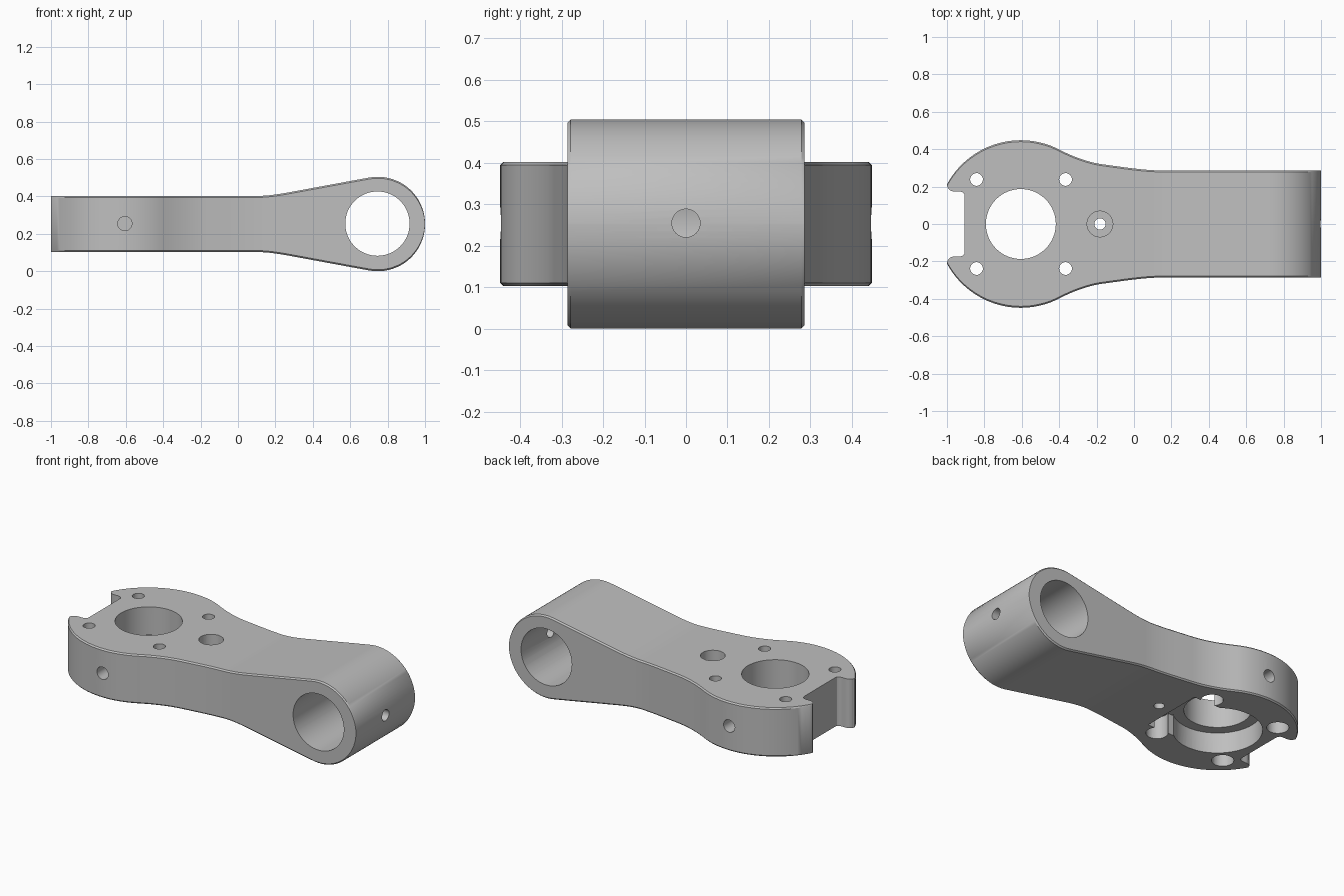
import bpy, bmesh, math
from mathutils import Matrix

if "Cube" in bpy.data.objects:
    bpy.data.objects.remove(bpy.data.objects["Cube"], do_unlink=True)

CZ = 0.2525                 # mid height of the arm
HEAD_X, HEAD_R = -0.605, 0.448
RING_X, RING_R = 0.7475, 0.2525

metal = bpy.data.materials.new("machined_grey")
metal.use_nodes = True
colour = (0.52, 0.52, 0.52, 1)
metal.diffuse_color = colour
metal.node_tree.nodes["Principled BSDF"].inputs["Base Color"].default_value = colour


def hermite(x, a, b):
    """Smooth curve between two (x, value, slope) stations."""
    d = b[0] - a[0]
    t = (x - a[0]) / d
    return ((2*t**3 - 3*t**2 + 1) * a[1] + (t**3 - 2*t**2 + t) * d * a[2]
            + (3*t**2 - 2*t**3) * b[1] + (t**3 - t**2) * d * b[2])


def half_width(x):
    if x < -0.4:
        return math.sqrt(HEAD_R**2 - (x - HEAD_X)**2)
    if x < -0.16:
        return hermite(x, (-0.4, 0.398, -0.515), (-0.16, 0.318, -0.13))
    if x < 0.16:
        return hermite(x, (-0.16, 0.318, -0.13), (0.16, 0.286, 0))
    return 0.286


def half_height(x):
    if x < 0.1:
        return 0.15
    if x < 0.3:
        return hermite(x, (0.1, 0.15, 0), (0.3, 0.1745, 0.185))
    if x < 0.7:
        return 0.1745 + (x - 0.3) * 0.1845
    return math.sqrt(max(RING_R**2 - (x - RING_X)**2, 1e-6))


def make_object(name, bm):
    bmesh.ops.recalc_face_normals(bm, faces=bm.faces)
    mesh = bpy.data.meshes.new(name)
    bm.to_mesh(mesh)
    bm.free()
    mesh.materials.append(metal)
    ob = bpy.data.objects.new(name, mesh)
    bpy.context.collection.objects.link(ob)
    return ob


# Arm body: chamfered rectangular sections lofted along x
def make_body():
    head = [HEAD_X + 0.448 * math.sin(math.radians(a)) for a in range(-60, 27, 3)]
    xs = [-1.0] + [x for x in head if -0.995 < x < -0.41]
    xs += [-0.4 + 0.02 * i for i in range(36)] + [0.4, 0.5, 0.6]
    xs += [RING_X + RING_R * math.sin(math.radians(a)) for a in range(-10, 90, 4)]
    xs += [RING_X + RING_R * 0.99999]
    xs = sorted(set(round(x, 5) for x in xs))
    xs = [x for x in xs if not (0.31 < x < 0.39)]
    bm = bmesh.new()
    previous = None
    for x in xs:
        w, h = half_width(x), half_height(x)
        c = min(0.008, h * 0.4)
        quarter = [(w, h - c), (w - c, h)]
        pts = quarter + [(-y, z) for y, z in reversed(quarter)]
        pts += [(-y, -z) for y, z in pts]
        ring = [bm.verts.new((x, y, CZ + z)) for y, z in pts]
        if previous:
            for i in range(8):
                j = (i + 1) % 8
                bm.faces.new((previous[i], previous[j], ring[j], ring[i]))
        else:
            bm.faces.new(ring)
        previous = ring
    bm.faces.new(previous)
    return make_object("link_arm", bm)


def cylinder(name, start, end, radius, sides=32, axis="Z", at=(0, 0)):
    """Cylinder along one axis; `at` gives the two other coordinates in order."""
    bm = bmesh.new()
    bmesh.ops.create_cone(bm, cap_ends=True, segments=sides, radius1=radius,
                          radius2=radius, depth=end - start)
    mid = (start + end) / 2
    if axis == "X":
        m = Matrix.Translation((mid, at[0], at[1])) @ Matrix.Rotation(math.pi/2, 4, "Y")
    elif axis == "Y":
        m = Matrix.Translation((at[0], mid, at[1])) @ Matrix.Rotation(math.pi/2, 4, "X")
    else:
        m = Matrix.Translation((at[0], at[1], mid))
    bmesh.ops.transform(bm, matrix=m, verts=bm.verts)
    return make_object(name, bm)


def prism(name, outline, z0, z1):
    bm = bmesh.new()
    face = bm.faces.new([bm.verts.new((x, y, z0)) for x, y in outline])
    top = bmesh.ops.extrude_face_region(bm, geom=[face])["geom"]
    bmesh.ops.translate(bm, vec=(0, 0, z1 - z0),
                        verts=[v for v in top if isinstance(v, bmesh.types.BMVert)])
    return make_object(name, bm)


body = make_body()
cutters = []

# End slot with rounded lips
edge = [(-1.05, 0.25), (-0.998, 0.2), (-0.992, 0.187), (-0.98, 0.178), (-0.965, 0.174),
        (-0.93, 0.174), (-0.916, 0.17), (-0.908, 0.162), (-0.905, 0.15)]
cutters.append(prism("slot_cut", edge + [(x, -y) for x, y in reversed(edge)], 0, 0.6))

# Underside pocket and bearing hole through the head
cutters.append(cylinder("pocket_cut", 0, 0.23, 0.25, 64, at=(HEAD_X, 0)))
cutters.append(prism("pocket_side_cut",
                     [(-0.6, -0.2), (-0.27, -0.2), (-0.27, 0.2), (-0.6, 0.2)], 0.02, 0.229))
cutters.append(cylinder("head_bore_cut", 0.05, 0.6, 0.187, 64, at=(HEAD_X, 0)))

# Four bolt holes, counterbored from below
for x in (-0.842, -0.366):
    for y in (-0.238, 0.238):
        cutters.append(cylinder("bolt_counterbore_cut", 0.03, 0.24, 0.062, at=(x, y)))
        cutters.append(cylinder("bolt_cut", 0.04, 0.6, 0.034, at=(x, y)))

# Single screw hole, counterbored from above
cutters.append(cylinder("screw_counterbore_cut", 0.25, 0.6, 0.069, at=(-0.182, 0)))
cutters.append(cylinder("screw_cut", 0, 0.55, 0.03, at=(-0.182, 0)))

# Blind holes in both head sides
for a, b in ((-0.6, -0.33), (0.33, 0.6)):
    cutters.append(cylinder("side_hole_cut", a, b, 0.038, axis="Y", at=(HEAD_X, CZ + 0.002)))

# Cross bore of the ring and its set screw hole
cutters.append(cylinder("ring_bore_cut", -0.5, 0.5, 0.172, 64, axis="Y",
                        at=(RING_X - 0.002, CZ + 0.002)))
cutters.append(cylinder("set_screw_cut", RING_X, 1.2, 0.034, axis="X", at=(0, CZ + 0.002)))

bpy.ops.object.select_all(action="DESELECT")
bpy.context.view_layer.objects.active = body
body.select_set(True)
for cutter in cutters:
    cutter.hide_render = True
    mod = body.modifiers.new("cut", "BOOLEAN")
    mod.operation = "DIFFERENCE"
    mod.solver = "EXACT"
    mod.object = cutter
    bpy.ops.object.modifier_apply(modifier=mod.name)
    bpy.data.objects.remove(cutter, do_unlink=True)

bpy.ops.object.shade_smooth_by_angle(angle=math.radians(30))
